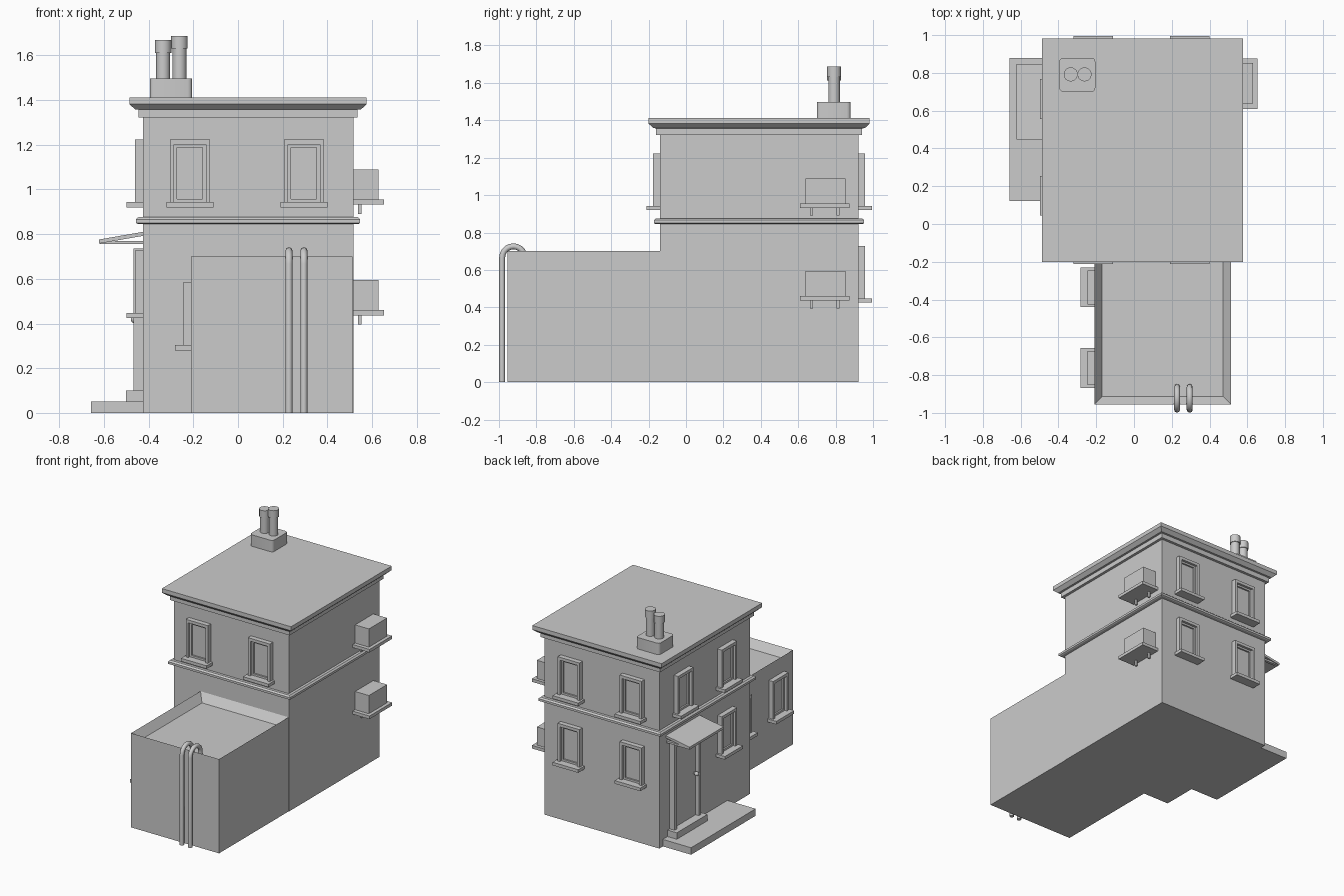
import bpy, bmesh, math
from mathutils import Matrix, Vector

if "Cube" in bpy.data.objects:
    bpy.data.objects.remove(bpy.data.objects["Cube"])


def add_box(bm, x0, x1, y0, y1, z0, z1):
    m = Matrix.Translation(((x0 + x1) / 2, (y0 + y1) / 2, (z0 + z1) / 2))
    m = m @ Matrix.Diagonal((x1 - x0, y1 - y0, z1 - z0, 1))
    return bmesh.ops.create_cube(bm, size=1, matrix=m)["verts"]


def finish(name, bm, loc=(0, 0, 0), angle=0, smooth=False):
    me = bpy.data.meshes.new(name)
    bmesh.ops.recalc_face_normals(bm, faces=bm.faces)
    bm.to_mesh(me)
    bm.free()
    ob = bpy.data.objects.new(name, me)
    bpy.context.collection.objects.link(ob)
    ob.location = loc
    ob.rotation_euler.z = math.radians(angle)
    if smooth:
        bpy.ops.object.select_all(action='DESELECT')
        bpy.context.view_layer.objects.active = ob
        ob.select_set(True)
        bpy.ops.object.shade_smooth_by_angle(angle=math.radians(40))
    return ob


def boxes(name, items, loc=(0, 0, 0), angle=0):
    bm = bmesh.new()
    for b in items:
        add_box(bm, *b)
    return finish(name, bm, loc, angle)


WX0, WX1, WY0, WY1 = -0.426, 0.516, -0.14, 0.922   # main walls


# moulding around the main block: (offset, z) rings stacked into a solid
def moulding(name, rings):
    bm = bmesh.new()
    prev = None
    for o, z in rings:
        ring = [bm.verts.new(p) for p in ((WX0 - o, WY0 - o, z), (WX1 + o, WY0 - o, z),
                                          (WX1 + o, WY1 + o, z), (WX0 - o, WY1 + o, z))]
        if prev:
            for i in range(4):
                j = (i + 1) % 4
                bm.faces.new((prev[i], prev[j], ring[j], ring[i]))
        else:
            bm.faces.new(ring[::-1])
        prev = ring
    bm.faces.new(prev)
    return finish(name, bm)


moulding("main_walls", [(0, 0), (0, 1.34)])
moulding("floor_band", [(0.022, 0.845), (0.031, 0.85), (0.031, 0.866), (0.02, 0.876)])
moulding("roof_cornice", [(0.02, 1.322), (0.02, 1.357), (0.034, 1.358),
                          (0.06, 1.382), (0.06, 1.412)])

# front extension with a sunken flat roof
bm = bmesh.new()
add_box(bm, -0.21, 0.513, -0.955, WY0, 0, 0.70)
top = max(bm.faces, key=lambda f: f.calc_center_median().z)
bmesh.ops.inset_region(bm, faces=[top], thickness=0.058)
bmesh.ops.translate(bm, verts=top.verts, vec=(0, 0, -0.06))
low = bmesh.ops.extrude_face_region(bm, geom=[top])
bmesh.ops.delete(bm, geom=[f for f in low["geom"] if isinstance(f, bmesh.types.BMFace)
                           and f is top], context='FACES')
bmesh.ops.remove_doubles(bm, verts=bm.verts, dist=1e-5)
finish("front_extension", bm)

# two drain pipes hooked over the parapet
for i, x in enumerate((0.228, 0.295)):
    cu = bpy.data.curves.new("drain_pipe", 'CURVE')
    cu.dimensions = '3D'
    cu.bevel_depth = 0.016
    cu.bevel_resolution = 2
    cu.use_fill_caps = True
    pts = [(-0.983, 0)]
    pts += [(-0.923 - 0.06 * math.cos(math.pi * k / 10),
             0.666 + 0.06 * math.sin(math.pi * k / 10)) for k in range(11)]
    pts.append((-0.863, 0.635))
    sp = cu.splines.new('POLY')
    sp.points.add(len(pts) - 1)
    for p, (y, z) in zip(sp.points, pts):
        p.co = (x, y, z, 1)
    sp.use_smooth = True
    ob = bpy.data.objects.new(f"drain_pipe_{i + 1}", cu)
    bpy.context.collection.objects.link(ob)


# window: trim, sash, pane and sill; local -y faces outwards, z = 0 at sill top
def window(name, loc, angle):
    d, h = -0.036, 0.28
    boxes(name, [
        (-0.09, -0.071, d, 0.01, 0, h), (0.071, 0.09, d, 0.01, 0, h),
        (-0.071, 0.071, d, 0.01, h - 0.022, h),
        (-0.071, -0.057, -0.018, 0.01, 0, h - 0.022), (0.057, 0.071, -0.018, 0.01, 0, h - 0.022),
        (-0.057, 0.057, -0.018, 0.01, h - 0.036, h - 0.022), (-0.057, 0.057, -0.018, 0.01, 0, 0.014),
        (-0.057, 0.057, -0.006, 0.01, 0.014, h - 0.036),
        (-0.105, 0.105, -0.072, 0.01, -0.023, 0)], loc, angle)


UP, DOWN = 0.943, 0.448
for x in (-0.215, 0.295):
    window("front_window", (x, WY0, UP), 0)
    for z in (UP, DOWN):
        window("back_window", (x, WY1, z), 180)
for y, z in ((0.662, UP), (0.15, UP), (0.15, DOWN)):
    window("left_window", (WX0, y, z), -90)
for y in (-0.335, -0.762):
    window("extension_window", (-0.21, y, 0.303), -90)

# air units on bracketed shelves, right wall
for z in (0.0, -0.495):
    boxes("air_unit", [(0.50, 0.629, 0.638, 0.852, 0.953 + z, 1.09 + z)])
    boxes("air_unit_shelf", [(0.50, 0.654, 0.61, 0.875, 0.932 + z, 0.955 + z)]
          + [(0.538, 0.552, y, y + 0.016, 0.89 + z, 0.935 + z) for y in (0.664, 0.804)])

# door with frame, panel and threshold on the left wall
boxes("door", [(-0.155, -0.13, -0.041, 0.01, 0.1, 0.735), (0.13, 0.155, -0.041, 0.01, 0.1, 0.735),
               (-0.13, 0.13, -0.041, 0.01, 0.71, 0.735),
               (-0.13, 0.13, -0.014, 0.01, 0.1, 0.71)], (WX0, 0.645, 0), -90)
boxes("door_threshold", [(-0.502, -0.41, 0.465, 0.825, 0.04, 0.10)])
boxes("door_platform", [(-0.658, -0.41, 0.122, 0.88, 0, 0.052)])
bm = bmesh.new()
bmesh.ops.create_uvsphere(bm, u_segments=12, v_segments=8, radius=0.016,
                          matrix=Matrix.Translation((-0.464, 0.537, 0.418)))
bmesh.ops.create_cone(bm, cap_ends=True, segments=8, radius1=0.007, radius2=0.007, depth=0.04,
                      matrix=Matrix.Translation((-0.445, 0.537, 0.418)) @ Matrix.Rotation(math.pi / 2, 4, 'Y'))
finish("door_knob", bm, smooth=True)

# sloped awning on two side bars
bm = bmesh.new()
for v in add_box(bm, -0.622, -0.41, 0.448, 0.846, 0, 0.018):
    v.co.z += 0.758 if v.co.x < -0.5 else 0.795
for y in (0.455, 0.82):
    add_box(bm, -0.618, -0.41, y, y + 0.02, 0.755, 0.769)
finish("door_awning", bm)

# chimney base with rounded corners and two collared pots
bm = bmesh.new()
add_box(bm, -0.395, -0.205, 0.70, 0.88, 1.40, 1.497)
corners = [e for e in bm.edges if abs(e.verts[0].co.z - e.verts[1].co.z) > 0.05]
bmesh.ops.bevel(bm, geom=corners, offset=0.02, segments=3, profile=0.5, affect='EDGES')
finish("chimney_base", bm, smooth=True)
for x, h in ((-0.335, 1.668), (-0.262, 1.688)):
    bm = bmesh.new()
    for r, z0, z1 in ((0.031, 1.48, h - 0.03), (0.037, h - 0.056, h)):
        bmesh.ops.create_cone(bm, cap_ends=True, segments=24, radius1=r, radius2=r, depth=z1 - z0,
                              matrix=Matrix.Translation((x, 0.792, (z0 + z1) / 2)))
    finish("chimney_pot", bm, smooth=True)
